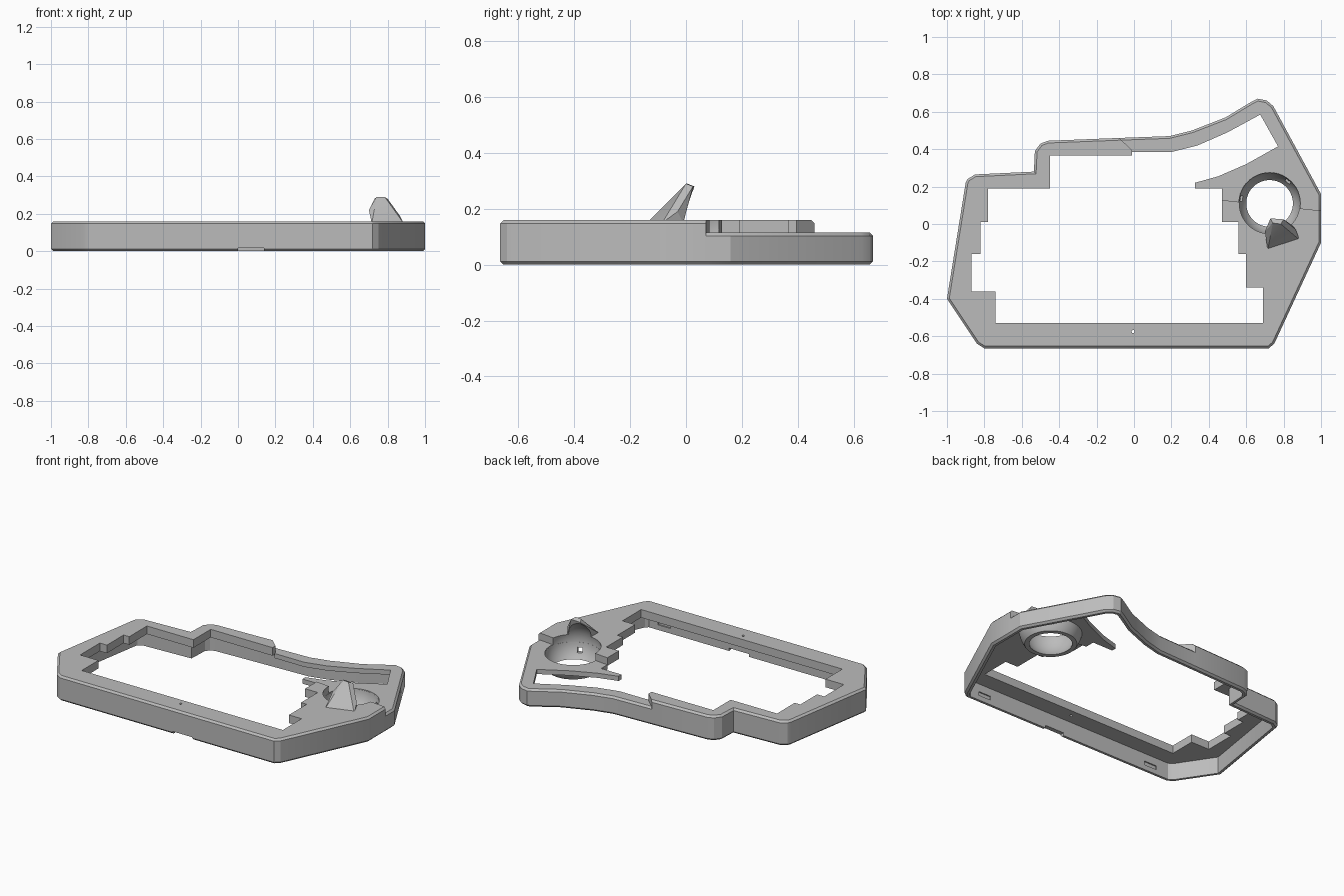
import bpy, bmesh, math
from mathutils import Vector, Matrix

if "Cube" in bpy.data.objects:
    bpy.data.objects.remove(bpy.data.objects["Cube"], do_unlink=True)

grey = bpy.data.materials.new("plain grey plastic")
grey.use_nodes = True
grey.diffuse_color = (0.5, 0.5, 0.5, 1)
grey.node_tree.nodes["Principled BSDF"].inputs["Base Color"].default_value = (0.5, 0.5, 0.5, 1)

# Key dimensions
HIGH, LOW = 0.16, 0.115
WALL, CHAMFER = 0.028, 0.012
BALL = Vector((0.725, 0.11, 0.125))
BALL_RADIUS = 0.165

# Outer edge of the case, counter-clockwise from the front left
OUTER = [(-.80, -.665), (.72, -.665), (.75, -.64), (1, -.10), (1, .16), (.745, .63),
         (.71, .66), (.66, .67), (.63, .655), (.49, .57), (.31, .50), (.19, .47),
         (-.08, .46), (-.46, .445), (-.50, .43), (-.53, .39), (-.535, .28),
         (-.85, .265), (-.89, .24), (-.90, .22), (-1, -.40), (-.84, -.64)]

# Stepped opening for the keys, joined to the curved gap at the back
OPENING = [(-.74, -.53), (.69, -.53), (.69, -.34), (.60, -.34), (.60, -.16), (.56, -.16),
           (.56, .01), (.47, .01), (.47, .19), (.325, .19), (.325, .22), (.45, .255),
           (.60, .32), (.77, .415), (.675, .585), (.50, .49), (.34, .42), (.20, .385),
           (-.01, .385), (-.01, .365), (-.45, .365), (-.45, .19), (-.78, .19), (-.78, .01),
           (-.82, .01), (-.82, -.16), (-.87, -.16), (-.87, -.36), (-.74, -.36)]

# Back right region where the case steps down
LOW_REGION = [(-.08, .9), (-.08, .46), (-.01, .395), (-.01, .3), (.2, .3),
              (.2, .135), (.47, .128), (1.2, .05), (1.2, .9)]


def finish(name, bm):
    bmesh.ops.recalc_face_normals(bm, faces=bm.faces)
    mesh = bpy.data.meshes.new(name)
    bm.to_mesh(mesh)
    bm.free()
    obj = bpy.data.objects.new(name, mesh)
    obj.data.materials.append(grey)
    bpy.context.collection.objects.link(obj)
    return obj


def inset(outline, distance):
    """Move every side of a counter-clockwise outline inward."""
    points = [Vector(p) for p in outline]
    result = []
    for i, p in enumerate(points):
        a = (p - points[i - 1]).normalized()
        b = (points[(i + 1) % len(points)] - p).normalized()
        na, nb = Vector((-a.y, a.x)), Vector((-b.y, b.x))
        result.append(p + (na + nb) * distance / (1 + na.dot(nb)))
    return result


def prism(name, outline, bottom, top, chamfer=0):
    levels = [(0, bottom), (0, top)]
    if chamfer:
        levels = [(chamfer, bottom), (0, bottom + chamfer), (0, top - chamfer), (chamfer, top)]
    bm = bmesh.new()
    loops = [[bm.verts.new((p[0], p[1], z)) for p in inset(outline, d)] for d, z in levels]
    count = len(outline)
    for lower, upper in zip(loops, loops[1:]):
        for i in range(count):
            j = (i + 1) % count
            bm.faces.new((lower[i], lower[j], upper[j], upper[i]))
    bm.faces.new(loops[0])
    bm.faces.new(loops[-1])
    return finish(name, bm)


def box(name, centre, size, angle=0):
    bm = bmesh.new()
    matrix = (Matrix.Translation(centre) @ Matrix.Rotation(angle, 4, "Z")
              @ Matrix.Diagonal((*size, 1)))
    bmesh.ops.create_cube(bm, size=1, matrix=matrix)
    return finish(name, bm)


def ball_cutter():
    bm = bmesh.new()
    bmesh.ops.create_uvsphere(bm, u_segments=64, v_segments=32, radius=BALL_RADIUS + 0.001,
                              matrix=Matrix.Translation(BALL))
    return finish("ball_cutter", bm)


def pin_cutter():
    bm = bmesh.new()
    bmesh.ops.create_cone(bm, cap_ends=True, segments=16, radius1=0.008, radius2=0.008,
                          depth=0.3, matrix=Matrix.Translation((-0.005, -0.575, HIGH)))
    return finish("pin_cutter", bm)


def cut(obj, cutter, operation="DIFFERENCE"):
    mod = obj.modifiers.new("cut", "BOOLEAN")
    mod.operation, mod.solver, mod.object = operation, "EXACT", cutter
    bpy.context.view_layer.objects.active = obj
    bpy.ops.object.modifier_apply(modifier=mod.name)
    bpy.data.objects.remove(cutter, do_unlink=True)


def smooth(obj, degrees):
    bpy.ops.object.select_all(action="DESELECT")
    obj.select_set(True)
    bpy.context.view_layer.objects.active = obj
    bpy.ops.object.shade_smooth_by_angle(angle=math.radians(degrees))


# Hollow shells, open below: the tall main case and the lower back corner
def shell(name, height, ceiling, operation):
    obj = prism(name, OUTER, 0, height, CHAMFER)
    cut(obj, prism("cavity", inset(OUTER, WALL), -0.1, ceiling))
    cut(obj, prism("opening", OPENING, -0.1, 0.3))
    cut(obj, prism("region", LOW_REGION, -0.2, 0.4), operation)
    cut(obj, ball_cutter())
    return obj


main_case = shell("main_case", HIGH, 0.108, "DIFFERENCE")
rear_case = shell("rear_case", LOW, 0.085, "INTERSECT")

# Pin hole, cable notch and clip recesses in the front wall
cut(main_case, pin_cutter())
cut(main_case, box("notch", (0.07, -0.66, 0), (0.14, 0.1, 0.036)))
for x in (-0.66, 0.6):
    cut(main_case, box("recess", (x, -0.635, 0.045), (0.09, 0.02, 0.025)))
smooth(main_case, 25)
smooth(rear_case, 25)

# Ball socket: a thin bowl hanging under the plate, open at the bottom
bm = bmesh.new()
heights = [0.017 + (0.11 - 0.017) * i / 8 for i in range(9)]
profile = [(math.sqrt(r * r - (z - BALL.z) ** 2), z)
           for r, zs in ((BALL_RADIUS, heights), (BALL_RADIUS + 0.022, heights[::-1])) for z in zs]
verts = [bm.verts.new((BALL.x + r, BALL.y, z)) for r, z in profile]
edges = [bm.edges.new((verts[i - 1], verts[i])) for i in range(len(verts))]
bmesh.ops.spin(bm, geom=verts + edges, cent=BALL, axis=(0, 0, 1), angle=math.tau, steps=64)
bmesh.ops.remove_doubles(bm, verts=bm.verts, dist=0.0001)
socket = finish("ball_socket", bm)

# Bearing slots spaced around the socket
for degrees in (50, 170, 290):
    a = math.radians(degrees)
    place = Vector((BALL.x + 0.155 * math.cos(a), BALL.y + 0.155 * math.sin(a), 0.065))
    cut(socket, box("bearing_slot", place, (0.09, 0.03, 0.03), a))
smooth(socket, 30)

# Retaining fin leaning over the socket, hollowed to follow the ball
bm = bmesh.new()
for p in ((.715, -.04, .15), (.715, -.14, .15), (.885, -.085, .15), (.85, -.01, .15),
          (.70, -.04, .22), (.865, -.03, .19), (.73, .03, .28), (.742, .005, .29),
          (.785, .0, .29), (.80, .025, .28)):
    bm.verts.new(p)
bmesh.ops.convex_hull(bm, input=bm.verts)
fin = finish("retaining_fin", bm)
cut(fin, ball_cutter())
smooth(fin, 20)
